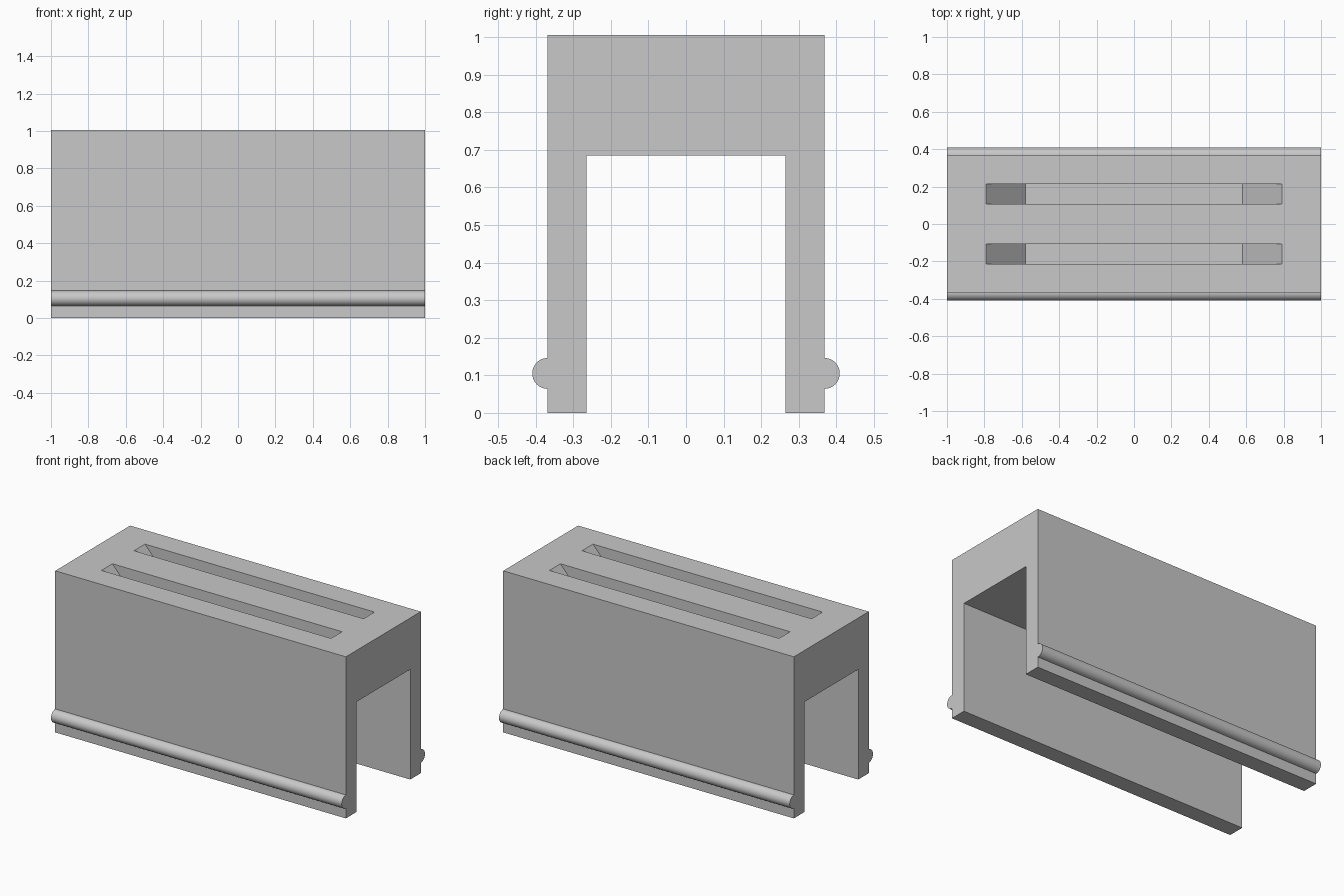
import bpy
import bmesh
import math
from mathutils import Vector

cube = bpy.data.objects.get("Cube")
if cube:
    bpy.data.objects.remove(cube, do_unlink=True)

LENGTH, HEIGHT = 2.0, 1.005
OUTER, INNER, CEILING = 0.368, 0.265, 0.685
RIB_Z, RIB_R, RIB_STEPS = 0.105, 0.041, 24
SLOT_Y, SLOT_W, SLOT_DEPTH = 0.16, 0.108, 0.235
SLOT_TOP, SLOT_FLOOR = 0.79, 0.58

grey = bpy.data.materials.new("plain grey")
grey.use_nodes = True
colour = (0.58, 0.58, 0.58, 1.0)
grey.diffuse_color = colour
grey.node_tree.nodes["Principled BSDF"].inputs["Base Color"].default_value = colour


def extrude_profile(name, points, offset):
    """Fill a closed outline and extrude it along the offset."""
    bm = bmesh.new()
    face = bm.faces.new([bm.verts.new(p) for p in points])
    result = bmesh.ops.extrude_face_region(bm, geom=[face])
    moved = [v for v in result["geom"] if isinstance(v, bmesh.types.BMVert)]
    bmesh.ops.translate(bm, verts=moved, vec=Vector(offset))
    bmesh.ops.recalc_face_normals(bm, faces=bm.faces)
    mesh = bpy.data.meshes.new(name)
    bm.to_mesh(mesh)
    bm.free()
    mesh.materials.append(grey)
    obj = bpy.data.objects.new(name, mesh)
    bpy.context.collection.objects.link(obj)
    return obj


# Channel body: half outline with a half-round side rib, then mirrored
half = [(INNER, CEILING), (INNER, 0), (OUTER, 0)]
for i in range(RIB_STEPS + 1):
    a = -math.pi / 2 + math.pi * i / RIB_STEPS
    half.append((OUTER + RIB_R * math.cos(a), RIB_Z + RIB_R * math.sin(a)))
half.append((OUTER, HEIGHT))
outline = half + [(-y, z) for y, z in reversed(half)]
body = extrude_profile("channel_body",
                       [(-LENGTH / 2, y, z) for y, z in outline], (LENGTH, 0, 0))

# Two top slots with sloping ends
over = 0.05
flare = over * (SLOT_TOP - SLOT_FLOOR) / SLOT_DEPTH
wide = SLOT_TOP + flare
floor = HEIGHT - SLOT_DEPTH
slot = [(-wide, HEIGHT + over), (-SLOT_FLOOR, floor),
        (SLOT_FLOOR, floor), (wide, HEIGHT + over)]
cutters = []
for side, y in (("front", -SLOT_Y), ("back", SLOT_Y)):
    cutter = extrude_profile(side + "_slot_cutter",
                             [(x, y - SLOT_W / 2, z) for x, z in slot], (0, SLOT_W, 0))
    cutter.hide_render = True
    cutters.append(cutter)
    mod = body.modifiers.new(side + " slot", "BOOLEAN")
    mod.operation = "DIFFERENCE"
    mod.solver = "EXACT"
    mod.object = cutter

# Apply the cuts, remove the cutters and smooth the ribs
bpy.ops.object.select_all(action="DESELECT")
body.select_set(True)
bpy.context.view_layer.objects.active = body
for mod in list(body.modifiers):
    bpy.ops.object.modifier_apply(modifier=mod.name)
for cutter in cutters:
    bpy.data.objects.remove(cutter, do_unlink=True)
bpy.ops.object.shade_smooth_by_angle(angle=math.radians(30))
